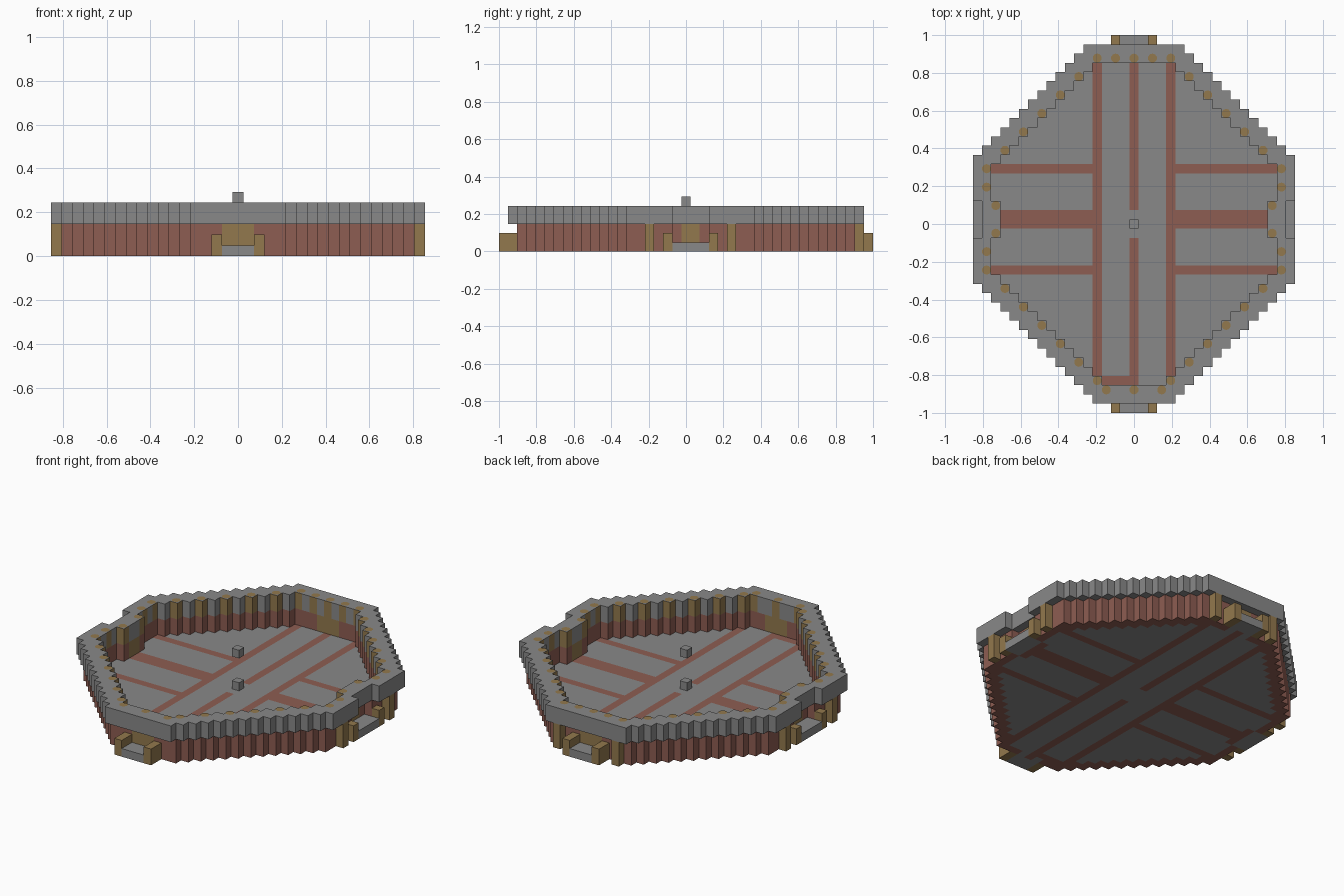
import bpy
import bmesh
import math

cube = bpy.data.objects.get("Cube")
if cube:
    bpy.data.objects.remove(cube, do_unlink=True)

U = 2 / 41  # one block


def make_material(name, rgb):
    mat = bpy.data.materials.new(name)
    mat.use_nodes = True
    mat.diffuse_color = (*rgb, 1)
    mat.node_tree.nodes["Principled BSDF"].inputs["Base Color"].default_value = (*rgb, 1)
    return mat


GREY, RED, TAN = range(3)
MATERIALS = [
    make_material("stone grey", (0.25, 0.25, 0.25)),
    make_material("brick red", (0.27, 0.11, 0.085)),
    make_material("timber tan", (0.29, 0.19, 0.075)),
]


def finish(name, bm):
    mesh = bpy.data.meshes.new(name)
    bm.to_mesh(mesh)
    bm.free()
    for mat in MATERIALS:
        mesh.materials.append(mat)
    obj = bpy.data.objects.new(name, mesh)
    bpy.context.scene.collection.objects.link(obj)
    return obj


def build_blocks(name, cells, low, high, colour):
    """Raise a set of grid cells between two levels; colour is an index or rule."""
    bm = bmesh.new()
    rule = colour if callable(colour) else lambda cell, side: colour
    corners = [(-0.5, -0.5), (0.5, -0.5), (0.5, 0.5), (-0.5, 0.5)]
    sides = [(0, -1), (1, 0), (0, 1), (-1, 0)]
    for i, j in sorted(cells):
        ring = [((i + a) * U, (j + b) * U) for a, b in corners]
        lower = [(x, y, low * U) for x, y in ring]
        upper = [(x, y, high * U) for x, y in ring]
        quads = [(upper, False), (lower[::-1], False)]
        for k, (a, b) in enumerate(sides):
            if (i + a, j + b) not in cells:
                n = (k + 1) % 4
                quads.append(([lower[k], lower[n], upper[n], upper[k]], True))
        for points, side in quads:
            face = bm.faces.new([bm.verts.new(p) for p in points])
            face.material_index = rule((i, j), side)
    bmesh.ops.remove_doubles(bm, verts=bm.verts, dist=0.0001)
    return finish(name, bm)


def region(half_x, half_y, back_sum, front_sum):
    """Stepped octagon of cells."""
    return {(i, j)
            for i in range(-half_x, half_x + 1)
            for j in range(-half_y, half_y + 1)
            if abs(i) + abs(j) <= (back_sum if j > 0 else front_sum)}


def mirrored(cells):
    return {(s * i, j) for i, j in cells for s in (-1, 1)}


# Plan of the arena
gate_rows = range(-1, 3)
recess = mirrored({(i, j) for i in (16, 17) for j in gate_rows})
outer = region(17, 19, 24, 23) - mirrored({(17, j) for j in gate_rows})
hole = region(15, 17, 21, 20) - mirrored({(15, j) for j in gate_rows})
wall = region(16, 18, 23, 22) - hole - recess
doors = {(i, s * 18) for i in (-1, 0, 1) for s in (-1, 1)}
doors |= mirrored({(15, 0), (15, 1)})

# Rim with timber ends showing on its inner face
beams = mirrored({(k, 22 - k) for k in range(4, 17, 2)})
beams |= mirrored({(k, k - 21) for k in range(4, 17, 2)})
beams |= mirrored({(0, 18), (2, 18), (0, -18), (3, -18),
                   (16, 4), (16, -3), (15, 2), (15, -1)})


def rim_colour(cell, side):
    return TAN if side and cell in beams else GREY


build_blocks("rim", outer - hole, 3, 5, rim_colour)

bm = bmesh.new()
for i, j in sorted(beams):
    made = bmesh.ops.create_circle(bm, cap_ends=True, segments=10, radius=U * 0.5)
    bmesh.ops.translate(bm, verts=made["verts"], vec=(i * U, j * U, 5 * U + 0.003))
for face in bm.faces:
    face.material_index = TAN
    if face.normal.z < 0:
        face.normal_flip()
finish("beam_ends", bm)


# Floor with painted lanes
def floor_colour(cell, side):
    i, j = abs(cell[0]), cell[1]
    lane = (i == 4
            or (i == 0 and abs(j) >= 2)
            or (i > 4 and j in (-5, 0, 1, 6))
            or (j == -17 and -4 <= cell[0] <= 0))
    return RED if lane else GREY


build_blocks("floor", hole | doors, 0, 1, floor_colour)

# Walls and doors
build_blocks("wall", wall - doors, 0, 3, RED)
build_blocks("doors", doors, 1, 3, TAN)

# Porches outside the four doors
porch = {(i, s * j) for i in (-1, 0, 1) for j in (19, 20) for s in (-1, 1)}
build_blocks("porch_slabs", porch | recess, 0, 1, GREY)
low_posts = {(i, s * j) for i in (-2, 2) for j in (19, 20) for s in (-1, 1)}
low_posts |= mirrored({(17, -2), (17, 3)})
build_blocks("porch_posts", low_posts, 0, 2, TAN)
build_blocks("tall_posts", mirrored({(17, -4), (17, 5), (4, 19)}), 0, 3, TAN)

# Centre blocks, one on the floor and one floating above
build_blocks("centre_block_lower", {(0, 0)}, 1, 2, GREY)
build_blocks("centre_block_upper", {(0, 0)}, 5, 6, GREY)
